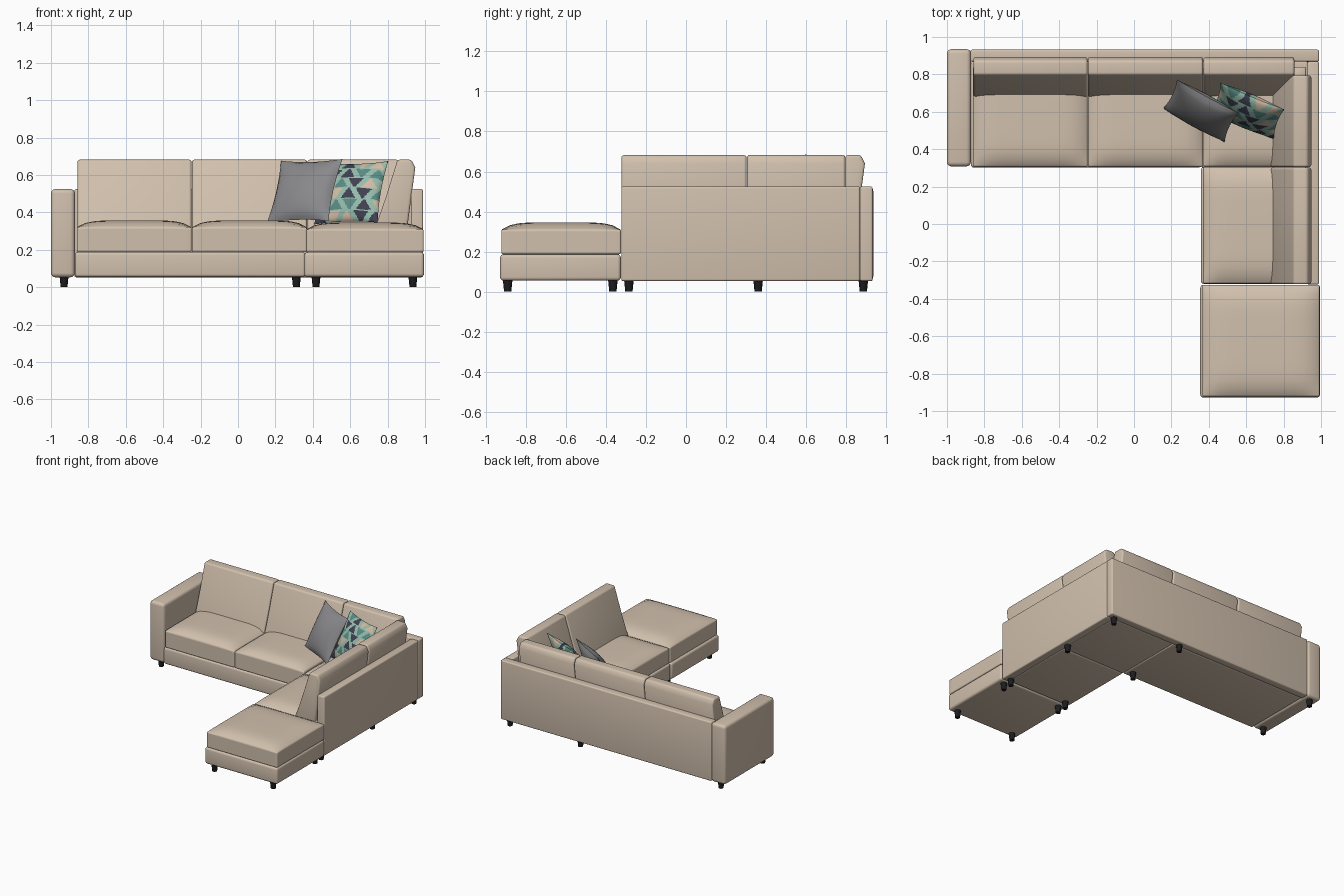
import bpy, bmesh, math
from mathutils import Vector, Matrix

if "Cube" in bpy.data.objects:
    bpy.data.objects.remove(bpy.data.objects["Cube"])


def material(name, rgb):
    m = bpy.data.materials.new(name)
    m.diffuse_color = (*rgb, 1)
    m.use_nodes = True
    m.node_tree.nodes["Principled BSDF"].inputs["Base Color"].default_value = m.diffuse_color
    return m


FABRIC = material("beige fabric", (0.64, 0.53, 0.42))
GREY = material("grey fabric", (0.25, 0.25, 0.26))
BLACK = material("black legs", (0.012, 0.012, 0.014))
MINT = material("mint", (0.30, 0.50, 0.41))
TEAL = material("teal", (0.10, 0.26, 0.23))
SLATE = material("dark slate", (0.05, 0.05, 0.08))
PEACH = material("peach", (0.66, 0.50, 0.37))


def finish(bm, name, mats, bevel=0):
    bmesh.ops.recalc_face_normals(bm, faces=bm.faces[:])
    if bevel:
        edges = [e for e in bm.edges if e.calc_face_angle(0) > math.radians(42)]
        bmesh.ops.bevel(bm, geom=edges, offset=bevel, segments=4, profile=0.5,
                        affect='EDGES', clamp_overlap=True)
    me = bpy.data.meshes.new(name)
    bm.to_mesh(me)
    bm.free()
    for m in mats:
        me.materials.append(m)
    ob = bpy.data.objects.new(name, me)
    bpy.context.collection.objects.link(ob)
    bpy.ops.object.select_all(action='DESELECT')
    ob.select_set(True)
    bpy.context.view_layer.objects.active = ob
    bpy.ops.object.shade_smooth_by_angle(angle=math.radians(35))
    return ob


def box(name, x, y, z, bevel=0.012, dome=0, cuts=0):
    """Rounded box from (min, max) pairs; dome puffs up the top face."""
    bm = bmesh.new()
    bmesh.ops.create_cube(bm, size=2)
    if cuts:
        bmesh.ops.subdivide_edges(bm, edges=bm.edges[:], cuts=cuts, use_grid_fill=True)
    for v in bm.verts:
        u, w, t = v.co
        v.co = [(a + b) / 2 + c * (b - a) / 2 for (a, b), c in zip((x, y, z), v.co)]
        if t > 0.99:
            v.co.z += dome * (1 - abs(u) ** 6) * (1 - abs(w) ** 6)
    return finish(bm, name, [FABRIC], bevel)


def seat(name, x, y, top=0.357):
    return box(name, x, y, (0.187, top - 0.036), 0.016, 0.036, 13)


# Side profile of a leaning back cushion: (depth, height)
BACK_PROFILE = [(0.665, 0.28), (0.735, 0.48), (0.798, 0.682), (0.872, 0.682),
                (0.893, 0.64), (0.845, 0.28)]


def back_cushion(name, a, b, along_x=True, shift=0):
    bm = bmesh.new()
    rings = []
    for s in (a, b):
        rings.append([bm.verts.new((s, d + shift, z) if along_x else (d + shift, s, z))
                      for d, z in BACK_PROFILE])
    n = len(BACK_PROFILE)
    for r in rings:
        bm.faces.new(r)
    for i in range(n):
        j = (i + 1) % n
        bm.faces.new((rings[0][i], rings[0][j], rings[1][j], rings[1][i]))
    return finish(bm, name, [FABRIC], 0.013)


def pattern(x, y):
    """Rows of up and down triangles on a mint ground."""
    row = math.floor(y / 0.062)
    fy = y / 0.062 - row
    k = x / 0.08 + 0.5 * (row % 2) + 0.2 * math.sin(row * 2.3)
    col = math.floor(k)
    fx = k - col
    half = 0.5 * (1.08 - fy) if (row + col) % 2 else 0.5 * (fy + 0.08)
    if 0.06 < fy < 0.96 and abs(fx - 0.5) < half:
        return (2, 1, 2, 3, 1, 2, 3)[(col * 3 + row * 5) % 7]
    return 0


def pillow(name, centre, across, up, size, puff, mats, n, rule=None):
    bm = bmesh.new()
    for side in (1, -1):
        grid = []
        for i in range(n + 1):
            for j in range(n + 1):
                u, v = 2 * i / n - 1, 2 * j / n - 1
                h = puff * ((1 - u * u) * (1 - v * v)) ** 0.6
                grid.append(bm.verts.new((u * size / 2 * (1 - 0.07 * (1 - v * v)),
                                          v * size / 2 * (1 - 0.07 * (1 - u * u)), side * h)))
        for i in range(n):
            for j in range(n):
                k = i * (n + 1) + j
                f = bm.faces.new((grid[k], grid[k + n + 1], grid[k + n + 2], grid[k + 1]))
                if rule:
                    c = f.calc_center_median()
                    f.material_index = rule(c.x, c.y)
    bmesh.ops.remove_doubles(bm, verts=bm.verts[:], dist=1e-5)
    ax = Vector(across).normalized()
    nz = ax.cross(Vector(up)).normalized()
    ay = nz.cross(ax)
    m = Matrix((ax, ay, nz)).transposed().to_4x4()
    bmesh.ops.transform(bm, matrix=Matrix.Translation(centre) @ m, verts=bm.verts[:])
    return finish(bm, name, mats)


# Frame: arm, back panel, side panel
box("left_arm", (-1.0, -0.872), (0.308, 0.935), (0.053, 0.525), 0.024)
box("back_panel", (-0.875, 0.99), (0.868, 0.932), (0.053, 0.525), 0.01)
box("side_panel", (0.925, 0.99), (-0.323, 0.868), (0.053, 0.525), 0.01)

# Bases
box("main_base", (-0.872, 0.36), (0.302, 0.87), (0.055, 0.187), 0.015)
box("corner_base", (0.358, 0.93), (0.302, 0.87), (0.055, 0.187), 0.012)
box("side_base", (0.358, 0.93), (-0.32, 0.304), (0.055, 0.187), 0.015)
box("footstool_base", (0.354, 0.995), (-0.928, -0.325), (0.055, 0.187), 0.018)

# Seats
seat("left_seat", (-0.862, -0.248), (0.306, 0.84))
seat("middle_seat", (-0.246, 0.368), (0.306, 0.84))
seat("corner_seat", (0.37, 0.92), (0.308, 0.84), 0.345)
seat("side_seat", (0.37, 0.92), (-0.318, 0.306), 0.345)
seat("footstool_cushion", (0.366, 0.992), (-0.922, -0.325), 0.346)

# Back cushions
for name, a, b in (("left", -0.858, -0.249), ("middle", -0.246, 0.369), ("corner", 0.372, 0.857)):
    back_cushion(name + "_back_cushion", a, b)
for name, a, b in (("side", -0.322, 0.302), ("side_corner", 0.304, 0.795)):
    back_cushion(name + "_back_cushion", a, b, False, 0.055)

# Throw pillows
pillow("grey_pillow", (0.357, 0.605, 0.515), (0.33, -0.18, 0.01), (0.075, 0.15, 0.32),
       0.375, 0.062, [GREY], 20)
pillow("patterned_pillow", (0.605, 0.605, 0.505), (0.345, -0.145, 0.01), (0.065, 0.15, 0.32),
       0.37, 0.062, [MINT, TEAL, SLATE, PEACH], 64, pattern)

# Legs
spots = [(x, y) for x in (-0.93, 0.312) for y in (0.36, 0.885)]
spots += [(0.935, y) for y in (0.885, 0.36, -0.285, -0.365, -0.89)]
spots += [(0.417, y) for y in (-0.285, -0.365, -0.89)]
for x, y in spots:
    bm = bmesh.new()
    bmesh.ops.create_cone(bm, cap_ends=True, segments=20, radius1=0.018, radius2=0.024,
                          depth=0.06, matrix=Matrix.Translation((x, y, 0.03)))
    finish(bm, "leg", [BLACK])
